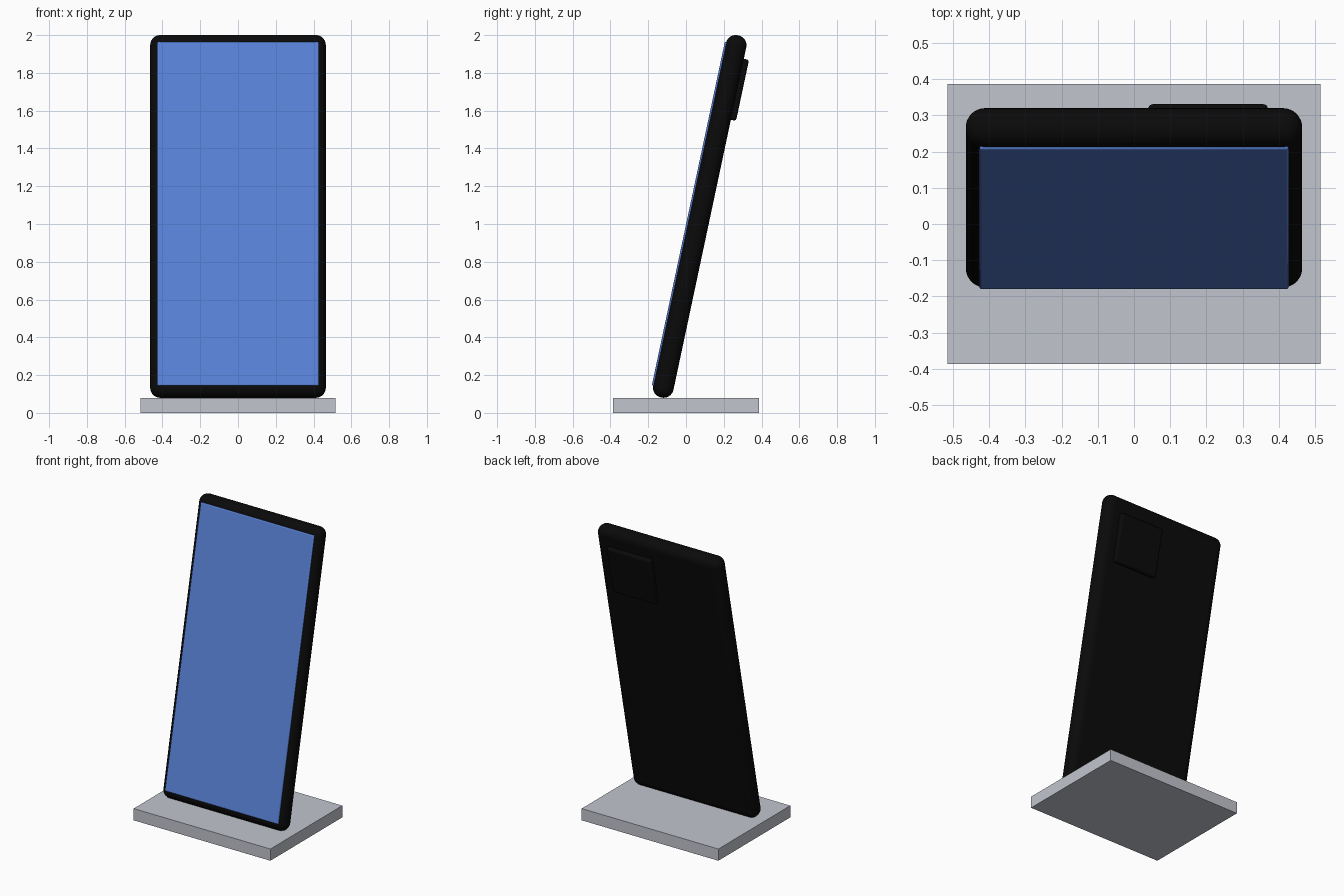
import bpy
from math import radians
from mathutils import Matrix, Vector

cube = bpy.data.objects.get("Cube")
if cube:
    bpy.data.objects.remove(cube, do_unlink=True)


def material(name, rgb, roughness=0.5):
    mat = bpy.data.materials.new(name)
    mat.use_nodes = True
    mat.diffuse_color = (*rgb, 1)
    bsdf = mat.node_tree.nodes["Principled BSDF"]
    bsdf.inputs["Base Color"].default_value = (*rgb, 1)
    bsdf.inputs["Roughness"].default_value = roughness
    return mat


black = material("case black", (0.003, 0.003, 0.003))
blue = material("screen blue", (0.1, 0.225, 0.69))
grey = material("stand grey", (0.54, 0.56, 0.62))

# Leaning frame shared by all phone parts
lean = Matrix.Translation((0, 0.0725, 1.04)) @ Matrix.Rotation(radians(-12), 4, "X")


def box(name, size, centre, mat, bevel=0, segments=4, frame=Matrix()):
    bpy.ops.mesh.primitive_cube_add(size=1)
    obj = bpy.context.object
    obj.name = name
    obj.data.transform(Matrix.Diagonal((*size, 1)))
    obj.matrix_world = frame @ Matrix.Translation(Vector(centre))
    obj.data.materials.append(mat)
    if bevel:
        mod = obj.modifiers.new("rounded edges", "BEVEL")
        mod.width = bevel
        mod.segments = segments
        bpy.ops.object.shade_smooth_by_angle(angle=radians(30))
    return obj


# Stand
box("stand_base", (1.03, 0.774, 0.08), (0, 0, 0.04), grey)

# Phone: rounded case, raised screen and rear camera plate
box("phone_case", (0.93, 0.11, 1.96), (0, 0, 0), black, 0.053, 8, lean)
box("screen", (0.854, 0.02, 1.86), (0, -0.052, 0.002), blue, 0.006, 3, lean)
box("camera_plate", (0.33, 0.04, 0.33), (0.205, 0.063, 0.7), black, 0.012, 4, lean)
